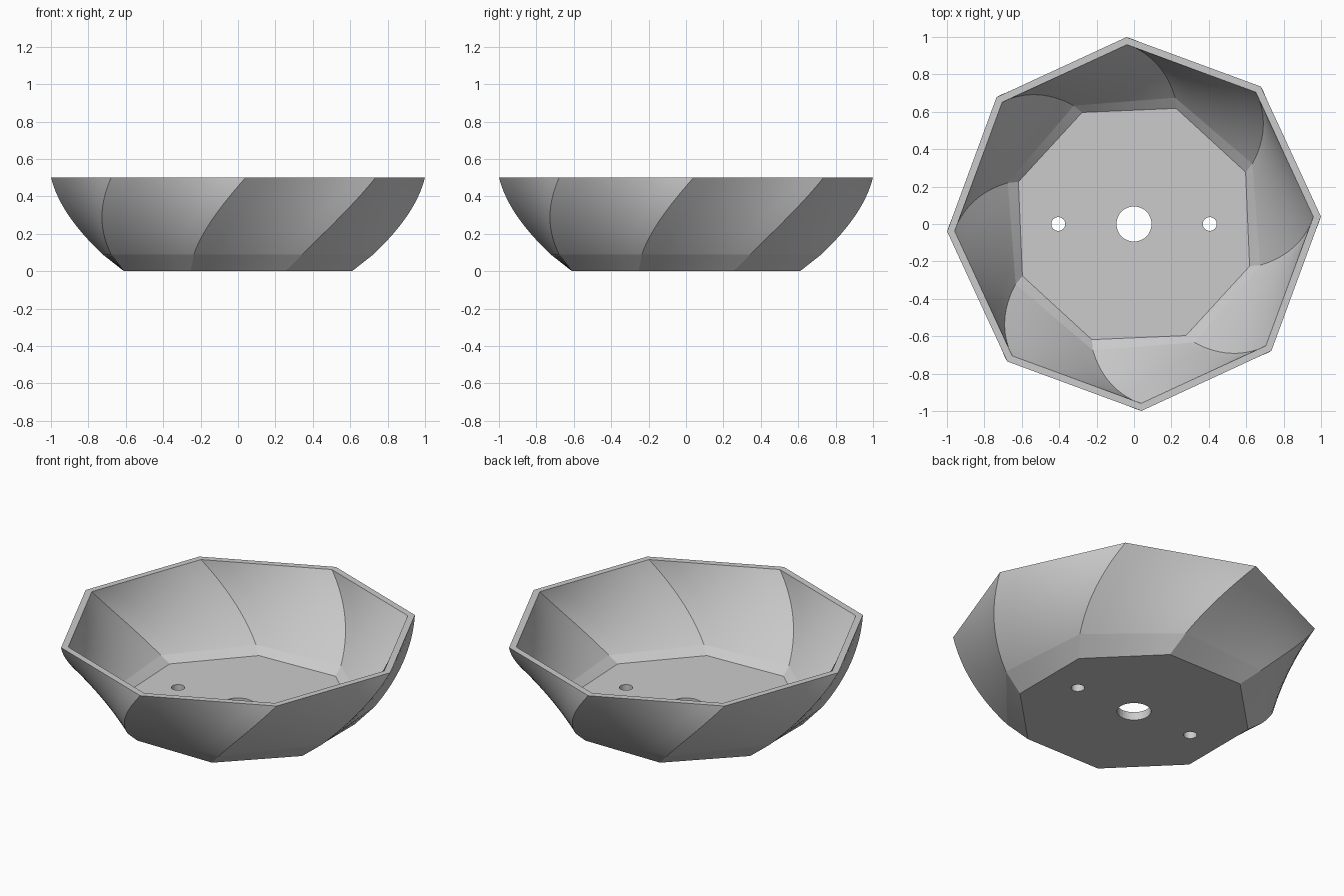
import bpy, bmesh, math

if "Cube" in bpy.data.objects:
    bpy.data.objects.remove(bpy.data.objects["Cube"])

SIDES = 8           # corners of the bowl
SPLIT = 6           # pieces along each straight side
HEIGHT = 0.5
FLOOR = 0.05        # top of the floor
BEND = 0.09         # top of the straight foot band
TWIST = math.radians(24.8)
WALL = 0.039
STEPS = 24

grey = bpy.data.materials.new("grey")
grey.use_nodes = True
grey.diffuse_color = (0.6, 0.6, 0.6, 1)
grey.node_tree.nodes["Principled BSDF"].inputs["Base Color"].default_value = (0.6, 0.6, 0.6, 1)


def corner_radius(z, inner):
    """Corner radius and wall offset of the flared profile."""
    u = max(z - BEND, 0)
    slope = 0.884 - 1.481 * u if z >= BEND else 1.13
    radius = 0.762 + 0.884 * u - 0.7405 * u * u
    if z < BEND:
        radius -= 1.13 * (BEND - z)
    return radius - (WALL * math.sqrt(1 + slope * slope) if inner else 0)


def ring(bm, z, inner):
    """Octagon at one height, turned by the twist."""
    r = corner_radius(z, inner)
    step = math.tau / SIDES
    start = step / 2 + TWIST * z / HEIGHT
    verts = []
    for k in range(SIDES):
        a, b = start + k * step, start + (k + 1) * step
        for s in range(SPLIT):
            t = s / SPLIT
            verts.append(bm.verts.new((r * ((1 - t) * math.cos(a) + t * math.cos(b)),
                                       r * ((1 - t) * math.sin(a) + t * math.sin(b)), z)))
    return verts


# Twisted bowl: outer wall up, rim, inner wall down, two floor faces
bm = bmesh.new()
curve = [BEND + (HEIGHT - BEND) * i / STEPS for i in range(STEPS + 1)]
levels = [(0, False)] + [(z, False) for z in curve]
levels += [(z, True) for z in reversed(curve)] + [(FLOOR, True)]
rings = [ring(bm, z, inner) for z, inner in levels]
count = SIDES * SPLIT
for low, high in zip(rings, rings[1:]):
    for i in range(count):
        j = (i + 1) % count
        bm.faces.new((low[i], low[j], high[j], high[i]))
bm.faces.new(list(reversed(rings[0])))
bm.faces.new(rings[-1])

# Crisp corner curves and foot band
for low, high in zip(rings, rings[1:]):
    for i in range(0, count, SPLIT):
        bm.edges.get((low[i], high[i])).smooth = False
for loop in (rings[1], rings[-2]):
    for i in range(count):
        bm.edges.get((loop[i], loop[(i + 1) % count])).smooth = False
bmesh.ops.recalc_face_normals(bm, faces=bm.faces)
mesh = bpy.data.meshes.new("bowl")
bm.to_mesh(mesh)
bm.free()
mesh.materials.append(grey)
bowl = bpy.data.objects.new("bowl", mesh)
bpy.context.collection.objects.link(bowl)

# Drain hole and two fixing holes through the floor
for x, radius in ((0, 0.094), (-0.405, 0.037), (0.405, 0.037)):
    bpy.ops.mesh.primitive_cylinder_add(vertices=48, radius=radius, depth=0.2,
                                        location=(x, 0, FLOOR / 2))
    cutter = bpy.context.object
    cutter.name = "hole_cutter"
    cutter.hide_render = True
    cutter.data.materials.append(grey)
    cut = bowl.modifiers.new("hole", "BOOLEAN")
    cut.operation = "DIFFERENCE"
    cut.solver = "EXACT"
    cut.object = cutter
    bpy.context.view_layer.objects.active = bowl
    bpy.ops.object.modifier_apply(modifier=cut.name)
    bpy.data.objects.remove(cutter)

bpy.ops.object.select_all(action="DESELECT")
bowl.select_set(True)
bpy.context.view_layer.objects.active = bowl
bpy.ops.object.shade_smooth_by_angle(angle=math.radians(25), keep_sharp_edges=True)
